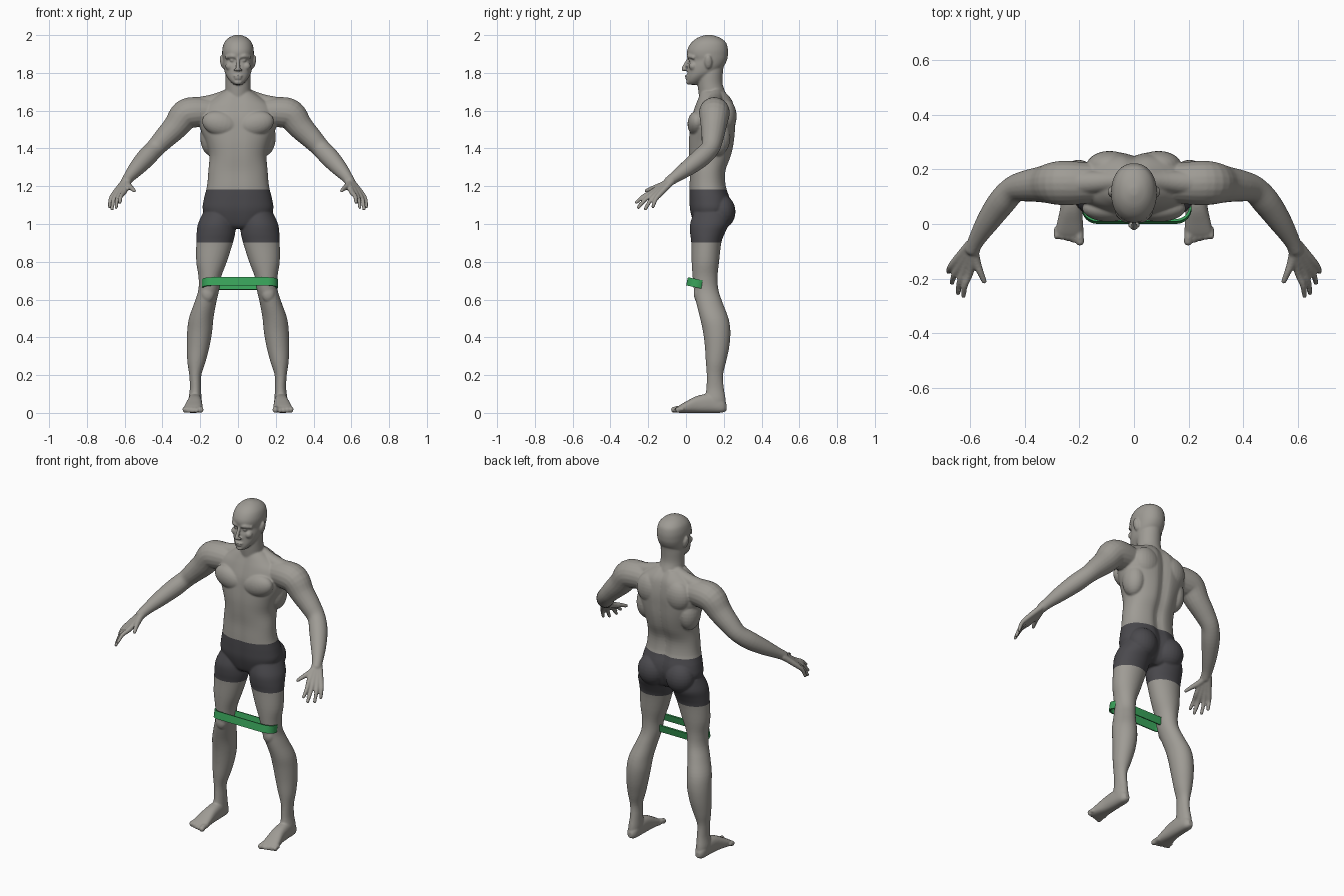
import bpy, bmesh, math
from mathutils import Vector, Matrix, Quaternion

if "Cube" in bpy.data.objects:
    bpy.data.objects.remove(bpy.data.objects["Cube"], do_unlink=True)


def material(name, rgb):
    m = bpy.data.materials.new(name)
    m.use_nodes = True
    m.diffuse_color = (*rgb, 1)
    m.node_tree.nodes["Principled BSDF"].inputs["Base Color"].default_value = (*rgb, 1)
    return m


skin = material("warm grey skin", (0.345, 0.33, 0.3))
cloth = material("charcoal cloth", (0.07, 0.068, 0.076))
rubber = material("green rubber", (0.04, 0.36, 0.1))


def refine(rows, steps=4):
    """Catmull-Rom interpolation of tuples."""
    rows = [Vector(r) for r in rows]
    out = []
    for i in range(len(rows) - 1):
        a, b, c, d = rows[max(i - 1, 0)], rows[i], rows[i + 1], rows[min(i + 2, len(rows) - 1)]
        for k in range(steps):
            t = k / steps
            out.append(b + (c - a) * (t / 2) + (a * 2 - b * 5 + c * 4 - d) * (t * t / 2)
                       + (b * 3 - a - c * 3 + d) * (t ** 3 / 2))
    return out + [rows[-1]]


def skin_rings(bm, rings):
    """Bridge rings of points into a closed skin."""
    loops = [[bm.verts.new(p) for p in ring] for ring in rings]
    n = len(loops[0])
    for lo, hi in zip(loops, loops[1:]):
        for i in range(n):
            j = (i + 1) % n
            bm.faces.new((lo[i], lo[j], hi[j], hi[i]))
    bm.faces.new(loops[0][::-1])
    bm.faces.new(loops[-1])


def loft(bm, rows, axis="z", power=2.0, furrow=0.0, n=40):
    """Rows: position, centre x, low edge, high edge, half width."""
    rings = []
    for t, cx, lo, hi, r in refine(rows):
        ring = []
        for i in range(n):
            a = math.tau * i / n
            c, s = math.cos(a), math.sin(a)
            x = cx + r * math.copysign(abs(c) ** (2 / power), c)
            d = (lo + hi) / 2 + (hi - lo) / 2 * math.copysign(abs(s) ** (2 / power), s)
            d -= math.copysign(furrow if s > 0 else furrow / 3, s) * math.exp(-(x / 0.03) ** 2)
            ring.append((x, d, t) if axis == "z" else (x, t, d))
        rings.append(ring)
    skin_rings(bm, rings)


def blob(bm, centre, radii, turn=0.0):
    m = Matrix.Translation(centre) @ Matrix.Rotation(turn, 4, "Y") @ Matrix.Diagonal((*radii, 1))
    bmesh.ops.create_uvsphere(bm, u_segments=24, v_segments=14, radius=1, matrix=m)


def tube(bm, rows, n=20):
    """Rounded tube through rows of x, y, z, radius."""
    pts = refine(rows)
    q, last, rings = Quaternion(), Vector((0, 0, 1)), []
    for i, p in enumerate(pts):
        t = (pts[min(i + 1, len(pts) - 1)].xyz - pts[max(i - 1, 0)].xyz).normalized()
        q = last.rotation_difference(t) @ q
        last = t
        rings.append([p.xyz + q @ Vector((math.cos(math.tau * k / n), math.sin(math.tau * k / n), 0)) * p.w
                      for k in range(n)])
    skin_rings(bm, rings)
    for p in (pts[0], pts[-1]):
        blob(bm, p.xyz, (p.w,) * 3)


bm = bmesh.new()

# left arm, shoulder to wrist
tube(bm, [(.13, .15, 1.59, .07), (.22, .15, 1.592, .08), (.28, .15, 1.578, .08), (.33, .146, 1.515, .068),
          (.39, .14, 1.453, .058), (.44, .127, 1.40, .05), (.485, .08, 1.352, .051),
          (.535, .01, 1.297, .043), (.575, -.055, 1.25, .031), (.592, -.09, 1.225, .027)])

# left hand
wrist = Vector((.592, -.085, 1.225))
index_knuckle, little_knuckle = Vector((.602, -.178, 1.17)), Vector((.657, -.138, 1.158))
tips = [(.625, -.262, 1.115), (.645, -.252, 1.088), (.667, -.215, 1.08), (.68, -.175, 1.092)]
for i, tip in enumerate(tips):
    side = (index_knuckle.lerp(little_knuckle, i / 3))
    start = wrist + (side - index_knuckle.lerp(little_knuckle, .5)) * .4
    mid = side.lerp(Vector(tip), .5) + Vector((.006, -.004, .005))
    tube(bm, [(*start, .018), (*side, .0145), (*mid, .0115), (*tip, .0095)], n=12)
tube(bm, [(.59, -.09, 1.22, .02), (.578, -.14, 1.2, .017), (.564, -.175, 1.19, .013),
          (.549, -.21, 1.176, .01)], n=12)

# left leg
loft(bm, [(1.06, .1, .04, .235, .085), (1.0, .112, .022, .228, .1), (.95, .117, .022, .205, .102),
          (.9, .124, .028, .187, .097), (.8, .14, .03, .175, .081), (.72, .149, .035, .167, .06),
          (.65, .155, .042, .172, .055), (.58, .174, .055, .195, .058), (.5, .195, .075, .225, .065),
          (.43, .203, .09, .235, .066), (.35, .211, .1, .229, .06), (.27, .22, .105, .212, .048),
          (.2, .226, .11, .196, .032), (.13, .225, .108, .2, .03), (.07, .228, .1, .21, .034),
          (.03, .228, .11, .21, .03)])
blob(bm, (.16, .066, .63), (.035, .025, .045))

# left foot and toes
loft(bm, [(.215, .228, .012, .045, .014), (.19, .228, .001, .075, .03), (.13, .228, 0, .1, .036),
          (.06, .23, 0, .09, .04), (.0, .235, 0, .06, .048), (-.035, .238, 0, .04, .05),
          (-.05, .238, .004, .028, .045)], axis="y", power=2.5)
for i in range(5):
    r = .016 if i == 0 else .0115
    x = .2 + .02 * i + (.003 if i else 0)
    tube(bm, [(x, -.02, .02, r), (x, -.045, .021, r), (x - .002, -.064 + .0055 * i, r, r)], n=12)

# left muscle masses: chest, side of back, shoulder blade, buttock
blob(bm, (.092, .058, 1.53), (.1, .05, .066), -.25)
blob(bm, (.14, .165, 1.46), (.06, .07, .1))
blob(bm, (.09, .212, 1.57), (.085, .056, .09))
blob(bm, (.093, .188, 1.065), (.086, .074, .09))
tube(bm, [(.03, .16, 1.69, .035), (.12, .155, 1.65, .04), (.22, .15, 1.62, .05)])

# left ear, eye, brow and cheek
blob(bm, (.083, .118, 1.857), (.012, .02, .036), .2)
blob(bm, (.03, .026, 1.866), (.014, .013, .01))
tube(bm, [(.01, .016, 1.884, .01), (.035, .016, 1.889, .011), (.06, .04, 1.882, .01)], n=12)
blob(bm, (.045, .038, 1.835), (.022, .022, .022))
blob(bm, (.012, -.004, 1.815), (.01, .011, .008))

# mirror everything so far to the right
copy = bmesh.ops.duplicate(bm, geom=bm.verts[:] + bm.edges[:] + bm.faces[:])["geom"]
bmesh.ops.scale(bm, vec=(-1, 1, 1), verts=[g for g in copy if isinstance(g, bmesh.types.BMVert)])
bmesh.ops.reverse_faces(bm, faces=[g for g in copy if isinstance(g, bmesh.types.BMFace)])

# torso with spine furrow
loft(bm, [(.975, 0, .06, .19, .06), (1.0, 0, .04, .215, .14), (1.07, 0, .02, .24, .185),
          (1.13, 0, .016, .237, .181), (1.2, 0, .016, .215, .164), (1.28, 0, .018, .213, .157),
          (1.36, 0, .013, .242, .152), (1.43, 0, .012, .257, .17), (1.5, 0, .018, .263, .198),
          (1.56, 0, .026, .265, .21), (1.62, 0, .045, .258, .19), (1.66, 0, .06, .245, .14),
          (1.7, 0, .075, .215, .08)], power=2.25, furrow=.016, n=64)

# neck
loft(bm, [(1.6, 0, .08, .23, .08), (1.68, 0, .068, .214, .07), (1.74, 0, .062, .194, .066),
          (1.8, 0, .06, .195, .066), (1.84, 0, .07, .2, .06)])

# head
loft(bm, [(1.737, 0, .018, .06, .02), (1.752, 0, .006, .085, .038), (1.775, 0, .006, .12, .056),
          (1.8, 0, .008, .165, .069), (1.835, 0, .01, .2, .077), (1.868, 0, .018, .217, .08),
          (1.895, 0, .006, .222, .083), (1.925, 0, .008, .222, .083), (1.96, 0, .028, .212, .073),
          (1.985, 0, .06, .182, .05), (1.998, 0, .095, .145, .022), (2.001, 0, .11, .13, .008)], power=2.15)

# nose, lips and chin
tube(bm, [(0, .012, 1.872, .008), (0, -.004, 1.842, .01), (0, -.012, 1.82, .0125)], n=12)
blob(bm, (0, .006, 1.784), (.024, .012, .006))
blob(bm, (0, .007, 1.771), (.02, .012, .006))
blob(bm, (0, .014, 1.75), (.022, .014, .013))

# fuse the body into one smooth skin
mesh = bpy.data.meshes.new("body")
bm.to_mesh(mesh)
bm.free()
body = bpy.data.objects.new("body", mesh)
bpy.context.collection.objects.link(body)
fuse = body.modifiers.new("fuse", "REMESH")
fuse.mode, fuse.voxel_size = "VOXEL", .005
soften = body.modifiers.new("soften", "SMOOTH")
soften.factor, soften.iterations = .5, 5
bpy.context.view_layer.update()
fused = bpy.data.meshes.new_from_object(body.evaluated_get(bpy.context.evaluated_depsgraph_get()))
body.modifiers.clear()
body.data = fused

# cut the shorts' waist and hems, then colour between them
hem, waist = .902, 1.183
fused.materials.clear()
fused.materials.append(skin)
fused.materials.append(cloth)
bm = bmesh.new()
bm.from_mesh(fused)
for z in (hem, waist):
    bmesh.ops.bisect_plane(bm, geom=bm.verts[:] + bm.edges[:] + bm.faces[:],
                           plane_co=(0, 0, z), plane_no=(0, 0, 1))
for f in bm.faces:
    f.smooth = True
    c = f.calc_center_median()
    f.material_index = int(hem < c.z < waist and abs(c.x) < .35)
floor = min(v.co.z for v in bm.verts)
bmesh.ops.translate(bm, vec=(0, 0, -floor), verts=bm.verts)
bm.to_mesh(fused)
bm.free()

# resistance band: a tilted flat loop around both thighs
bm = bmesh.new()
half_length, radius, thick, height = .145, .056, .009, .044
corners = []
for i in range(48):
    a = math.tau * (i + .5) / 48
    d = Vector((math.cos(a), math.sin(a), 0))
    centre = Vector((math.copysign(half_length, d.x), 0, 0))
    corners.append([bm.verts.new(centre + d * r + Vector((0, 0, h)))
                    for r, h in ((radius, -height / 2), (radius, height / 2),
                                 (radius - thick, height / 2), (radius - thick, -height / 2))])
for i, a in enumerate(corners):
    b = corners[(i + 1) % len(corners)]
    for k in range(4):
        bm.faces.new((a[k], b[k], b[(k + 1) % 4], a[(k + 1) % 4]))
bmesh.ops.recalc_face_normals(bm, faces=bm.faces)
mesh = bpy.data.meshes.new("resistance_band")
bm.to_mesh(mesh)
bm.free()
mesh.materials.append(rubber)
band = bpy.data.objects.new("resistance_band", mesh)
band.location = (.01, .06, .685)
band.rotation_euler = (math.radians(-12), 0, 0)
bpy.context.collection.objects.link(band)
bpy.context.view_layer.objects.active = band
band.select_set(True)
bpy.ops.object.shade_smooth_by_angle(angle=math.radians(35))
